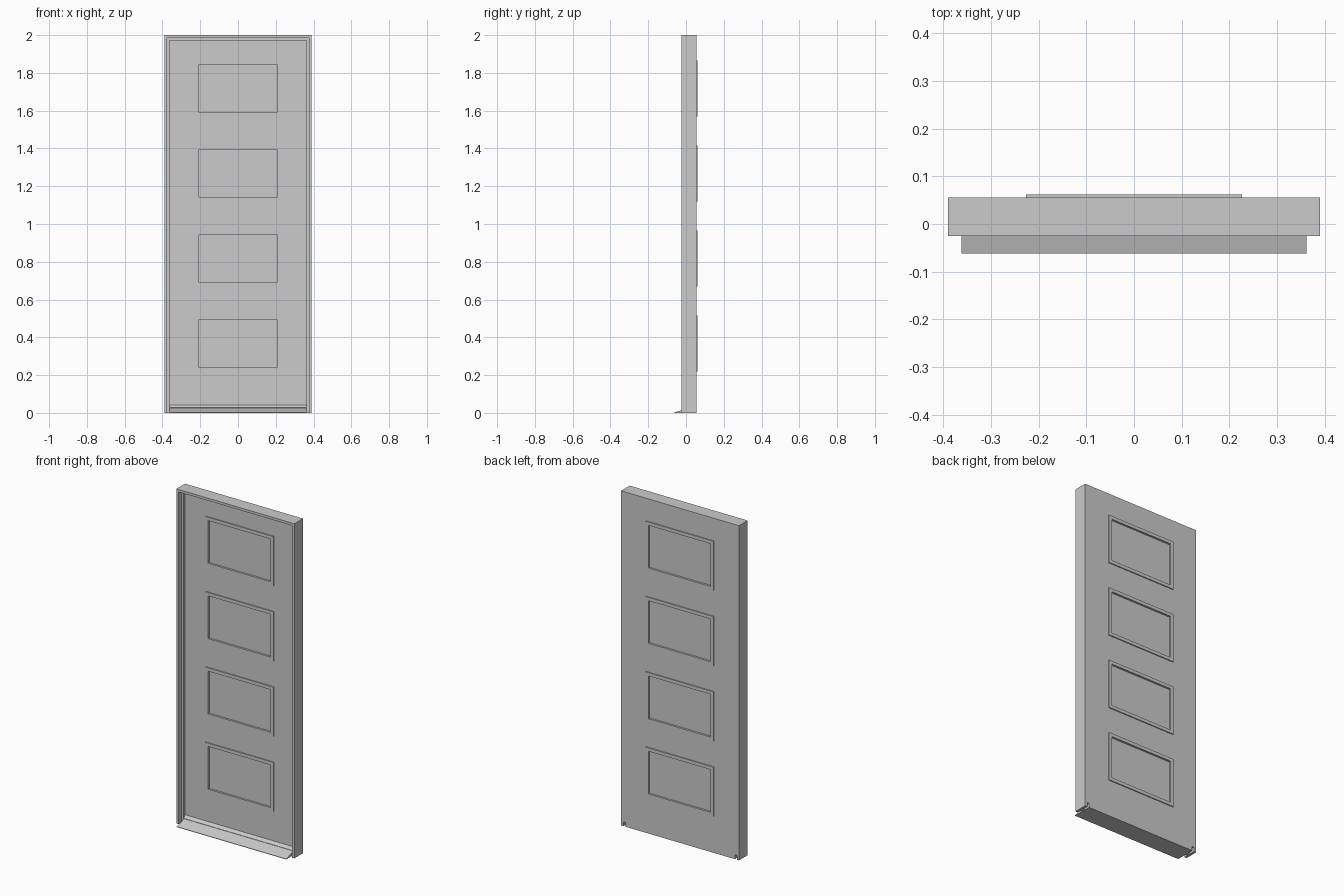
import bpy, bmesh

if "Cube" in bpy.data.objects:
    bpy.data.objects.remove(bpy.data.objects["Cube"])

HALF_W, HEIGHT = 0.39, 2.0
Y_FRONT, Y_BACK, Y_LEAF = -0.025, 0.056, 0.018
PANEL_W, PANEL_H, TRIM_W, TRIM_D, RECESS = 0.226, 0.295, 0.02, 0.006, 0.006
PANEL_Z = [0.22 + 0.45 * i for i in range(4)]


def finish(bm, name):
    bmesh.ops.recalc_face_normals(bm, faces=bm.faces)
    mesh = bpy.data.meshes.new(name)
    bm.to_mesh(mesh)
    bm.free()
    obj = bpy.data.objects.new(name, mesh)
    bpy.context.collection.objects.link(obj)
    return obj


def skin(bm, loops, closed):
    """Join matching point loops; cap the ends unless the chain is closed."""
    rows = [[bm.verts.new(p) for p in loop] for loop in loops]
    n = len(rows[0])
    for i in range(len(rows) if closed else len(rows) - 1):
        a, b = rows[i], rows[(i + 1) % len(rows)]
        for j in range(n):
            k = (j + 1) % n
            bm.faces.new((a[j], a[k], b[k], b[j]))
    if not closed:
        bm.faces.new(rows[0])
        bm.faces.new(rows[-1])


def add_box(bm, x, y0, y1, z0, z1):
    skin(bm, [[(-x, y, z0), (x, y, z0), (x, y, z1), (-x, y, z1)] for y in (y0, y1)], False)


def extrude_x(name, profile, half):
    bm = bmesh.new()
    skin(bm, [[(x, y, z) for y, z in profile] for x in (-half, half)], False)
    return finish(bm, name)


# Door frame: stepped jamb profile swept up, across and down with mitred corners
jamb = [(0, Y_FRONT), (0.015, Y_FRONT), (0.015, 0), (0.028, 0),
        (0.028, Y_LEAF), (0.015, Y_LEAF), (0.015, Y_BACK), (0, Y_BACK)]
bm = bmesh.new()
skin(bm, [[(s * (HALF_W - i), y, HEIGHT - i if top else 0) for i, y in jamb]
          for s, top in ((-1, 0), (-1, 1), (1, 1), (1, 0))], False)
finish(bm, "door_frame")

# Door leaf with sunken panels on both sides
bm = bmesh.new()
add_box(bm, HALF_W - 0.015, Y_LEAF, Y_BACK, 0.026, HEIGHT - 0.015)
leaf = finish(bm, "door_leaf")

bm = bmesh.new()
for z in PANEL_Z:
    for y0, y1 in ((Y_LEAF - 0.02, Y_LEAF + RECESS), (Y_BACK - RECESS, Y_BACK + 0.02)):
        add_box(bm, PANEL_W - TRIM_W, y0, y1, z + TRIM_W, z + PANEL_H - TRIM_W)
cutter = finish(bm, "panel_cutter")
cutter.hide_render = True
cutter.hide_set(True)
cut = leaf.modifiers.new("panels", "BOOLEAN")
cut.operation = "DIFFERENCE"
cut.solver = "EXACT"
cut.object = cutter

# Raised moulding around every panel, front and back
for side, surface, out in (("front", Y_LEAF, -1), ("back", Y_BACK, 1)):
    for n, z in enumerate(PANEL_Z):
        loops = []
        for inset, lift in ((0, -0.001), (0, TRIM_D), (TRIM_W, TRIM_D), (TRIM_W, -0.001)):
            x, y = PANEL_W - inset, surface + out * lift
            z0, z1 = z + inset, z + PANEL_H - inset
            loops.append([(-x, y, z0), (x, y, z0), (x, y, z1), (-x, y, z1)])
        bm = bmesh.new()
        skin(bm, loops, True)
        finish(bm, f"{side}_panel_moulding_{n + 1}")

# Sloping sill under the leaf and the weather bar above it
extrude_x("sill", [(-0.062, 0), (-0.062, 0.003), (Y_LEAF, 0.026),
                   (Y_BACK, 0.026), (Y_BACK, 0)], 0.362)
extrude_x("weather_bar", [(Y_LEAF, 0.043), (0.003, 0.028), (0.003, 0.026), (Y_LEAF, 0.026)], 0.362)
